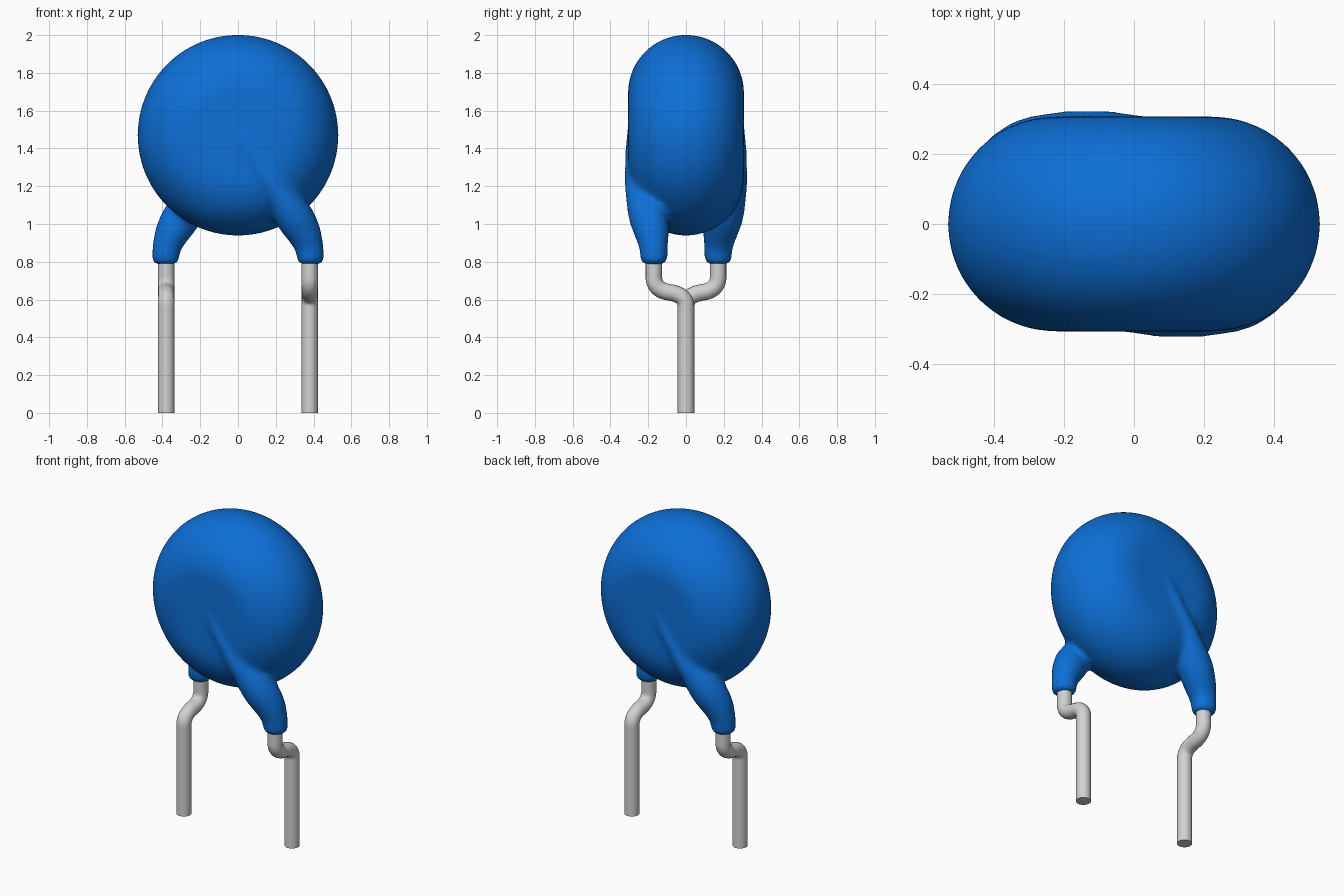
import bpy
import bmesh
import math
from mathutils import Matrix

cube = bpy.data.objects.get("Cube")
if cube:
    bpy.data.objects.remove(cube, do_unlink=True)


def material(name, rgb, roughness):
    mat = bpy.data.materials.new(name)
    mat.use_nodes = True
    mat.diffuse_color = (*rgb, 1)
    bsdf = mat.node_tree.nodes["Principled BSDF"]
    bsdf.inputs["Base Color"].default_value = (*rgb, 1)
    bsdf.inputs["Roughness"].default_value = roughness
    return mat


blue = material("blue coating", (0.004, 0.16, 0.68), 0.5)
metal = material("tinned grey", (0.64, 0.64, 0.64), 0.5)


def tube_mesh(name, points, order):
    """Sweep a round section along a spline of (x, y, z, radius) points."""
    curve = bpy.data.curves.new(name, "CURVE")
    curve.dimensions = "3D"
    curve.bevel_depth = 1.0
    curve.bevel_resolution = 6
    curve.use_fill_caps = True
    spline = curve.splines.new("NURBS")
    spline.points.add(len(points) - 1)
    for p, (x, y, z, r) in zip(spline.points, points):
        p.co = (x, y, z, 1)
        p.radius = r
    spline.use_endpoint_u = True
    spline.order_u = order
    spline.resolution_u = 10
    temp = bpy.data.objects.new(name, curve)
    bpy.context.collection.objects.link(temp)
    deps = bpy.context.evaluated_depsgraph_get()
    mesh = bpy.data.meshes.new_from_object(temp.evaluated_get(deps))
    bpy.data.objects.remove(temp, do_unlink=True)
    bpy.data.curves.remove(curve)
    mesh.name = name
    mesh.materials.clear()
    return mesh


def add_object(name, mesh, mat):
    mesh.materials.append(mat)
    obj = bpy.data.objects.new(name, mesh)
    bpy.context.collection.objects.link(obj)
    return obj


half_turn = Matrix.Rotation(math.pi, 4, "Z")

# Disc body: half-round rim profile spun about the y axis
CENTRE_Z, FLAT, RIM = 1.47, 0.225, 0.307
bm = bmesh.new()
profile = [(0, -RIM)]
for i in range(25):
    a = math.radians(-90 + 180 * i / 24)
    profile.append((FLAT + RIM * math.cos(a), RIM * math.sin(a)))
profile.append((0, RIM))
verts = [bm.verts.new((r, y, CENTRE_Z)) for r, y in profile]
edges = [bm.edges.new(pair) for pair in zip(verts, verts[1:])]
bmesh.ops.spin(bm, geom=verts + edges, cent=(0, 0, CENTRE_Z), axis=(0, 1, 0),
               angle=2 * math.pi, steps=96, use_merge=True)
bmesh.ops.remove_doubles(bm, verts=bm.verts, dist=0.0005)

# Coated lead ridges: one on the front, the other turned half round to the back
ridge = tube_mesh("ridge", [
    (-0.04, -0.255, 1.55, 0.045),
    (0.02, -0.270, 1.45, 0.052),
    (0.12, -0.270, 1.29, 0.055),
    (0.20, -0.258, 1.18, 0.068),
    (0.285, -0.205, 1.06, 0.108),
    (0.350, -0.180, 0.955, 0.095),
    (0.378, -0.172, 0.880, 0.076),
    (0.384, -0.170, 0.820, 0.074),
    (0.386, -0.170, 0.795, 0.070),
    (0.386, -0.170, 0.785, 0.052),
], 3)
bm.from_mesh(ridge)
ridge.transform(half_turn)
bm.from_mesh(ridge)
bpy.data.meshes.remove(ridge)
bmesh.ops.recalc_face_normals(bm, faces=bm.faces)

coating_mesh = bpy.data.meshes.new("coated_body")
bm.to_mesh(coating_mesh)
bm.free()
coating = add_object("coated_body", coating_mesh, blue)

# Fuse body and ridges into one skin, then soften the joins
remesh = coating.modifiers.new("Fuse", "REMESH")
remesh.mode = "VOXEL"
remesh.voxel_size = 0.014
remesh.use_smooth_shade = True
soften = coating.modifiers.new("Soften", "SMOOTH")
soften.factor = 0.5
soften.iterations = 16

# Wire leads: straight pins that kink sideways into the coating
LEAD_R = 0.044
lead_path = [(-0.17, 0.86), (-0.17, 0.79), (-0.17, 0.65),
             (0, 0.625), (0, 0.50), (0, 0)]
for name, turned in (("front_lead", False), ("back_lead", True)):
    mesh = tube_mesh(name, [(0.38, y, z, LEAD_R) for y, z in lead_path], 3)
    if turned:
        mesh.transform(half_turn)
    lead = add_object(name, mesh, metal)
    bpy.ops.object.select_all(action="DESELECT")
    lead.select_set(True)
    bpy.context.view_layer.objects.active = lead
    bpy.ops.object.shade_smooth_by_angle(angle=math.radians(40))
